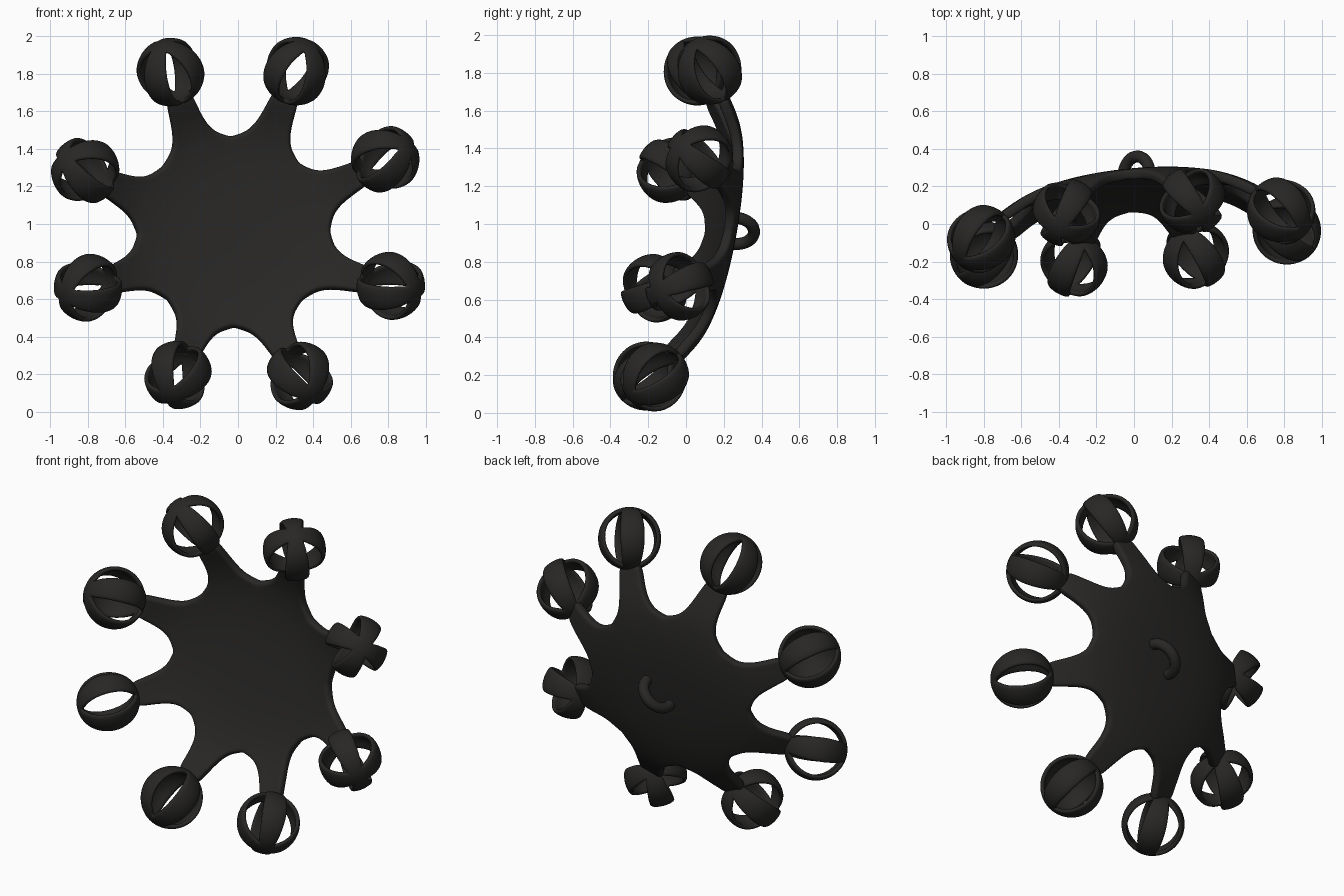
import bpy, bmesh
from math import sin, cos, asin, atan2, radians, pi
from mathutils import Vector, Matrix

if "Cube" in bpy.data.objects:
    bpy.data.objects.remove(bpy.data.objects["Cube"])

mat = bpy.data.materials.new("dark_iron")
mat.diffuse_color = (0.021, 0.020, 0.019, 1)
mat.use_nodes = True
mat.node_tree.nodes["Principled BSDF"].inputs["Base Color"].default_value = mat.diffuse_color

# tilted frame of the dome: u to the right, v up, n out of the back
ORIGIN = Vector((0, -0.054, 1.0))
n = Vector((-0.10, 1, -0.18)).normalized()
u = (Vector((1, 0, 0)) - n * n.x).normalized()
v = u.cross(n)


def height(r):
    return 0.310 - 0.08 * r ** 2 - 0.42 * r ** 4


def dome_point(r, a, drop=0.0):
    return ORIGIN + u * r * cos(a) + v * r * sin(a) + n * (height(r) - drop)


def finish(name, bm, thickness, levels, outward):
    """Weld the grid, turn it outward, then thicken and smooth it."""
    bmesh.ops.remove_doubles(bm, verts=bm.verts, dist=0.0005)
    bmesh.ops.recalc_face_normals(bm, faces=bm.faces)
    bm.normal_update()
    if sum(f.normal.dot(outward(f)) for f in bm.faces) < 0:
        bmesh.ops.reverse_faces(bm, faces=bm.faces)
    me = bpy.data.meshes.new(name)
    bm.to_mesh(me)
    bm.free()
    me.materials.append(mat)
    ob = bpy.data.objects.new(name, me)
    bpy.context.collection.objects.link(ob)
    s = ob.modifiers.new("thickness", 'SOLIDIFY')
    s.thickness = thickness
    s.offset = -1
    d = ob.modifiers.new("smooth", 'SUBSURF')
    d.levels = d.render_levels = levels
    for p in me.polygons:
        p.use_smooth = True
    return ob


def add_grid(bm, rows):
    grid = [[bm.verts.new(p) for p in row] for row in rows]
    for r0, r1 in zip(grid, grid[1:]):
        for i in range(len(r0) - 1):
            bm.faces.new((r0[i], r0[i + 1], r1[i + 1], r1[i]))


# ball centres, anticlockwise seen from the front
BALLS = [(0.785, 0.07, 1.345), (0.31, 0.125, 1.815), (-0.36, 0.06, 1.81), (-0.815, -0.08, 1.285),
         (-0.80, -0.165, 0.66), (-0.32, -0.21, 0.195), (0.33, -0.165, 0.19), (0.815, -0.035, 0.67)]
local = [Vector(b) - ORIGIN for b in BALLS]
angles = [atan2(p.dot(v), p.dot(u)) % (2 * pi) for p in local]
reach = [Vector((p.dot(u), p.dot(v))).length for p in local]
axes = [(Vector(b) - dome_point(r - 0.13, a, 0.02)).normalized()
        for b, r, a in zip(BALLS, reach, angles)]
tangents = [v * cos(a) - u * sin(a) for a in angles]
R = 0.184

# star shaped dome with eight arms that bend down into the balls
HUB = [0, 0.12, 0.24, 0.36, 0.46, 0.523]
ARM = [(0.535, 0.168), (0.557, 0.13), (0.605, 0.102), (0.67, 0.088)]
SEG = 6
STEPS = [2 * k / SEG - 1 for k in range(SEG + 1)]
bm = bmesh.new()
for i, a in enumerate(angles):
    nxt = ((angles[(i + 1) % 8] - a) % (2 * pi)) / 2
    prv = ((a - angles[i - 1]) % (2 * pi)) / 2
    rows = [(r, prv, nxt) for r in HUB]
    rows += [(r, asin(w / r), asin(w / r)) for r, w in ARM + [(reach[i] - 0.155, 0.08)]]
    points = [[dome_point(r, a + t * (lo if t < 0 else hi)) for t in STEPS]
              for r, lo, hi in rows]
    end = Vector(BALLS[i]) - axes[i] * (R - 0.025)
    lift = axes[i].cross(tangents[i])
    lift *= 0.025 if lift.dot(n) > 0 else -0.025
    points.append([end + lift + tangents[i] * 0.07 * t for t in STEPS])
    add_grid(bm, points)
finish("star_dome", bm, 0.055, 2, lambda f: n)


# hollow cage balls, four petals with lens shaped slots
def cage_ball(name, centre, z, side):
    x = (side - z * side.dot(z)).normalized()
    frame = Matrix((x, z.cross(x), z)).transposed()
    bm = bmesh.new()
    for k in range(4):
        rows = []
        for j in range(19):
            lat = radians(-90 + 10 * j)
            slot = 0.0
            if abs(lat) < radians(66):
                gap = 0.066 * (1 - (lat / radians(66)) ** 2)
                slot = gap / (R * cos(lat))
            half = pi / 4 - slot
            mid = pi / 4 + k * pi / 2
            rows.append([frame @ Vector((cos(lat) * cos(mid + half * t),
                                         cos(lat) * sin(mid + half * t), sin(lat))) * R
                         for t in (-1, -0.6, -0.2, 0.2, 0.6, 1)])
        add_grid(bm, rows)
    ob = finish(name, bm, 0.025, 1, lambda f: f.calc_center_median())
    ob.location = centre


for i, b in enumerate(BALLS):
    cage_ball(f"cage_ball_{i + 1}", b, axes[i], tangents[i])

# half loop on the back, set diagonally
bpy.ops.mesh.primitive_torus_add(major_radius=0.098, minor_radius=0.032,
                                 major_segments=40, minor_segments=14)
loop = bpy.context.object
loop.name = "back_loop"
bm = bmesh.new()
bm.from_mesh(loop.data)
bmesh.ops.bisect_plane(bm, geom=bm.verts[:] + bm.edges[:] + bm.faces[:],
                       plane_co=(0, -0.03, 0), plane_no=(0, -1, 0), clear_outer=True)
bm.to_mesh(loop.data)
bm.free()
d = (u + v).normalized()
loop.matrix_world = Matrix.Translation(dome_point(0, 0, -0.005) + u * 0.045 + v * 0.02) @ \
    Matrix((d, n, d.cross(n))).transposed().to_4x4()
loop.data.materials.append(mat)
bpy.ops.object.shade_smooth()
